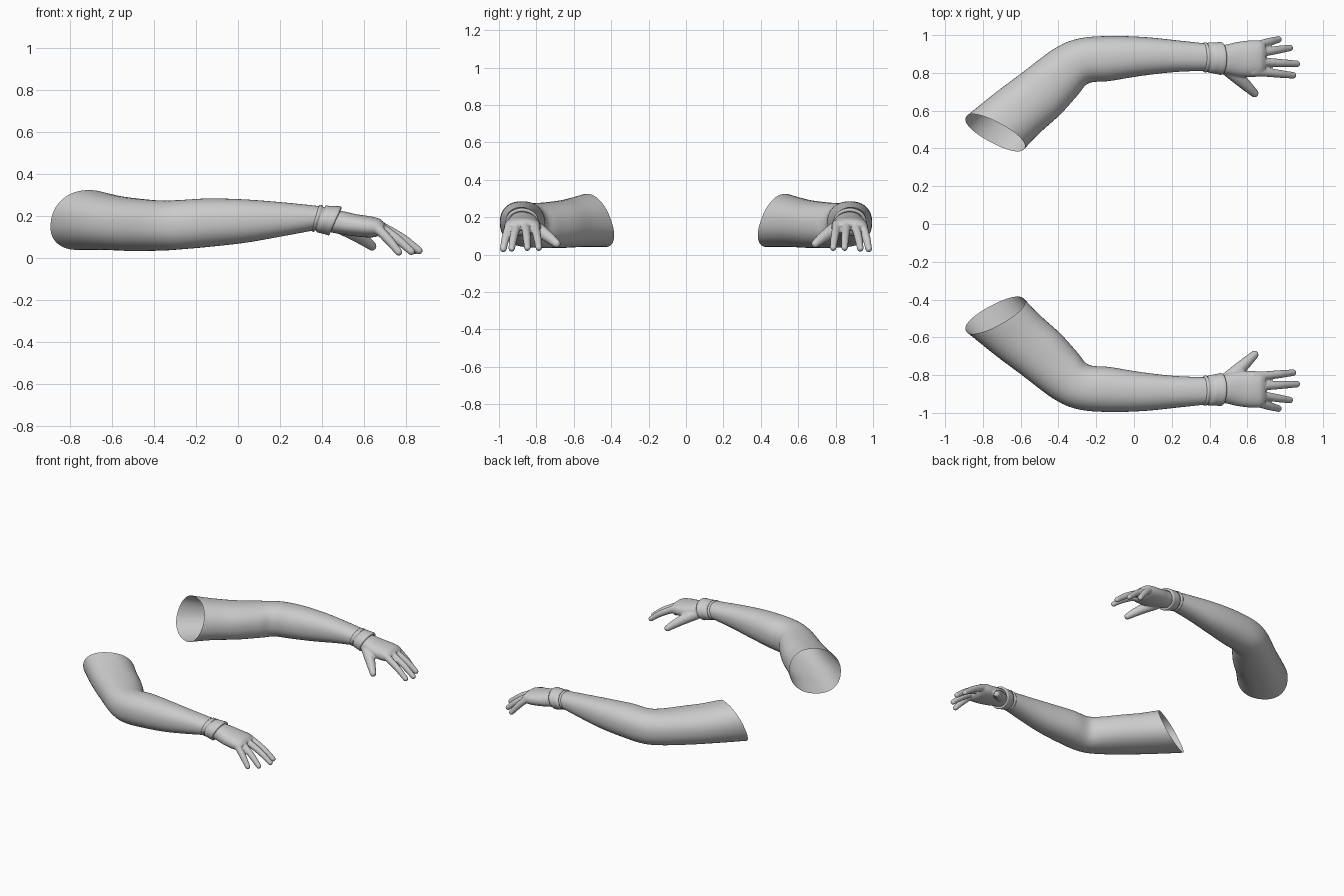
import bpy, bmesh, math
from mathutils import Vector

if "Cube" in bpy.data.objects:
    bpy.data.objects.remove(bpy.data.objects["Cube"])

grey = bpy.data.materials.new("light grey")
grey.diffuse_color = (0.6, 0.6, 0.6, 1)
grey.use_nodes = True
grey.node_tree.nodes["Principled BSDF"].inputs["Base Color"].default_value = grey.diffuse_color


def spline(rows, steps):
    """Catmull-Rom interpolation of tuples."""
    out, n = [], len(rows)
    for i in range(n - 1):
        quad = [rows[max(i - 1, 0)], rows[i], rows[i + 1], rows[min(i + 2, n - 1)]]
        for k in range(steps):
            t = k / steps
            out.append(tuple(0.5 * (2 * b + (c - a) * t + (2 * a - 5 * b + 4 * c - d) * t * t
                                    + (3 * b - a - 3 * c + d) * t ** 3)
                             for a, b, c, d in zip(*quad)))
    return out + [tuple(rows[-1])]


def loft(bm, rows, segs=48, power=0.9, cap=False):
    """Rows: outer x, y, inner x, y, bottom z, top z, forward lean of the top."""
    rings = []
    for ox, oy, ix, iy, zb, zt, lean in rows:
        centre = Vector(((ox + ix) / 2, (oy + iy) / 2, (zb + zt) / 2))
        side = Vector(((ox - ix) / 2, (oy - iy) / 2, 0))
        ahead = Vector((side.y, -side.x, 0)).normalized()
        up = ahead * lean + Vector((0, 0, (zt - zb) / 2))
        ring = []
        for k in range(segs):
            a = math.tau * k / segs
            c, s = math.cos(a), math.sin(a)
            ring.append(bm.verts.new(centre + side * math.copysign(abs(c) ** power, c)
                                     + up * math.copysign(abs(s) ** power, s)))
        rings.append(ring)
    for r, q in zip(rings, rings[1:]):
        for k in range(segs):
            j = (k + 1) % segs
            bm.faces.new((r[k], r[j], q[j], q[k]))
    if cap:
        bm.faces.new(rings[0])
        bm.faces.new(rings[-1])
    bmesh.ops.recalc_face_normals(bm, faces=bm.faces)


def finish(bm, name, blend=False):
    mesh = bpy.data.meshes.new(name)
    bm.to_mesh(mesh)
    bm.free()
    obj = bpy.data.objects.new(name, mesh)
    bpy.context.collection.objects.link(obj)
    mesh.materials.append(grey)
    mesh.polygons.foreach_set("use_smooth", [True] * len(mesh.polygons))
    if blend:
        remesh = obj.modifiers.new("blend", 'REMESH')
        remesh.mode, remesh.voxel_size, remesh.use_smooth_shade = 'VOXEL', 0.005, True
        smooth = obj.modifiers.new("soften", 'SMOOTH')
        smooth.factor, smooth.iterations = 0.5, 5
    mirror = obj.modifiers.new("other arm", 'MIRROR')
    mirror.use_axis = (False, True, False)
    mirror.use_mirror_merge = False


# Sleeve: open at the shoulder, bent at the elbow
bm = bmesh.new()
loft(bm, spline([
    (-.89, .566, -.58, .40, .040, .325, .055),
    (-.74, .690, -.49, .49, .040, .300, .030),
    (-.60, .795, -.39, .58, .035, .285, .010),
    (-.425, .926, -.30, .68, .037, .275, 0),
    (-.30, .980, -.24, .745, .043, .278, 0),
    (-.14, .995, -.13, .757, .055, .285, 0),
    (.05, .990, .03, .783, .075, .280, 0),
    (.23, .972, .21, .804, .105, .265, .01),
    (.385, .955, .385, .812, .134, .247, .018)], 6))
finish(bm, "sleeve")

# Cuff: band with a narrow groove near the sleeve and a thick open lip
bm = bmesh.new()
band = []
for x, grow in ((.368, -.010), (.368, .003), (.374, .006), (.382, .006), (.386, -.003),
                (.392, -.003), (.396, .005), (.42, .006), (.445, .008), (.458, .010),
                (.464, .006), (.464, -.004), (.450, -.012), (.42, -.012)):
    t = (x - .368) / .096
    band.append((x, .956 - .002 * t + grow, x, .810 - .012 * t - grow,
                 .134 - .016 * t - grow, .250 - .012 * t + grow, .018 + .010 * t))
loft(bm, band, power=1)
finish(bm, "cuff")

# Hand: palm, fingers and thumb blended into one skin
bm = bmesh.new()
loft(bm, spline([
    (.42, .940, .42, .820, .135, .230, .02),
    (.48, .948, .48, .795, .120, .224, .02),
    (.55, .964, .55, .780, .108, .210, .015),
    (.62, .972, .62, .778, .100, .200, .01),
    (.665, .970, .665, .782, .102, .188, .01),
    (.69, .960, .69, .792, .115, .165, .01)], 5), cap=True)
digits = {
    "little": [(.63, .940, .155, .027), (.67, .950, .135, .024), (.72, .965, .085, .022), (.765, .977, .030, .018)],
    "ring": [(.63, .905, .165, .028), (.68, .908, .145, .024), (.76, .922, .090, .022), (.825, .932, .033, .018)],
    "middle": [(.63, .860, .168, .028), (.68, .858, .150, .025), (.78, .852, .097, .022), (.862, .848, .037, .018)],
    "index": [(.63, .808, .160, .028), (.68, .805, .143, .025), (.77, .795, .092, .022), (.842, .787, .037, .018)],
    "thumb": [(.50, .820, .150, .040), (.55, .775, .122, .036), (.60, .728, .088, .029), (.638, .692, .058, .022)],
}
for path in digits.values():
    for x, y, z, r in spline(path, 8):
        ball = bmesh.ops.create_uvsphere(bm, u_segments=16, v_segments=10, radius=r)
        bmesh.ops.translate(bm, verts=ball["verts"], vec=(x, y, z))
finish(bm, "hand", blend=True)
